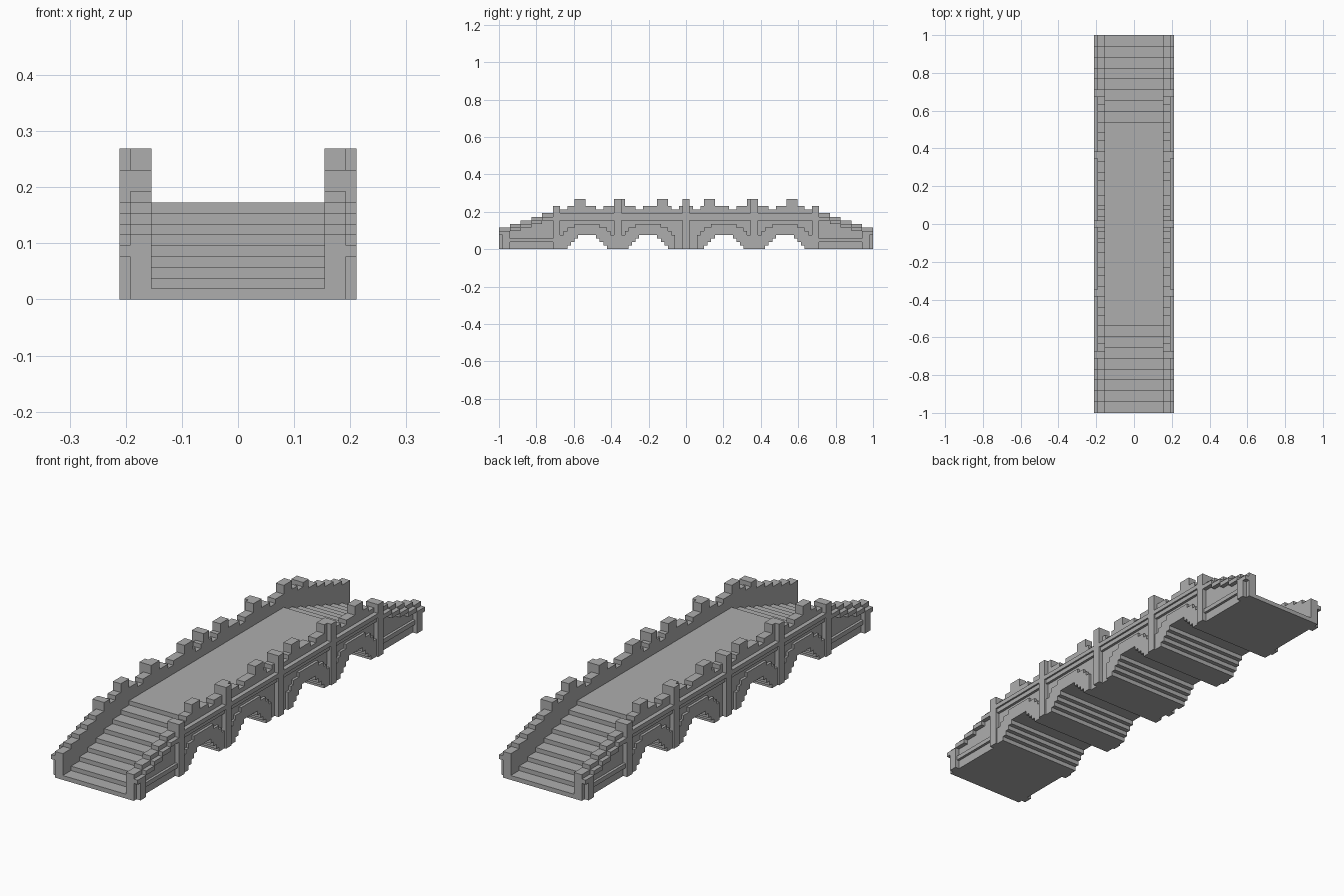
import bpy
import bmesh

U = 2 / 104           # one block
HALF = 52             # half length in blocks
ARCHES = (-27.5, -10.5, 10.5, 27.5)

cube = bpy.data.objects.get("Cube")
if cube:
    bpy.data.objects.remove(cube, do_unlink=True)

stone = bpy.data.materials.new("grey stone")
stone.use_nodes = True
GREY = (0.42, 0.42, 0.42, 1)
stone.diffuse_color = GREY
stone.node_tree.nodes["Principled BSDF"].inputs["Base Color"].default_value = GREY


def finish(name, bm):
    bmesh.ops.recalc_face_normals(bm, faces=bm.faces)
    mesh = bpy.data.meshes.new(name)
    bm.to_mesh(mesh)
    bm.free()
    mesh.materials.append(stone)
    obj = bpy.data.objects.new(name, mesh)
    bpy.context.collection.objects.link(obj)
    return obj


def stepped(name, x0, x1, y0, y1, top, bottom):
    """Extrude along x the stepped outline between two height rules."""
    def edge(rule):
        pts, last = [], None
        for y in range(y0, y1):
            h = rule(y + 0.5)
            if h != last:
                if last is not None:
                    pts.append((y, last))
                pts.append((y, h))
                last = h
        return pts + [(y1, last)]
    outline = edge(bottom) + edge(top)[::-1]
    bm = bmesh.new()
    face = bm.faces.new([bm.verts.new((x0 * U, y * U, z * U)) for y, z in outline])
    out = bmesh.ops.extrude_face_region(bm, geom=[face])
    verts = [v for v in out["geom"] if isinstance(v, bmesh.types.BMVert)]
    bmesh.ops.translate(bm, verts=verts, vec=((x1 - x0) * U, 0, 0))
    return finish(name, bm)


def both_sides(name, x0, x1, y0, y1, top, bottom):
    stepped("left_" + name, x0, x1, y0, y1, top, bottom)
    stepped("right_" + name, -x1, -x0, y0, y1, top, bottom)


def block(name, x0, x1, y0, y1, z0, z1):
    both_sides(name, x0, x1, y0, y1, lambda y: z1, lambda y: z0)


# Height rules
def arch_offset(y):
    return min(abs(y - c) for c in ARCHES)


def underside(y):
    return min(4, max(0, 6 - arch_offset(y)))


def deck(y):
    return min(9, 1 + (HALF - abs(y)) // 3)


def parapet(y):
    d = abs(y)
    if d > 37:
        return 6 + (HALF - d) // 3
    if any(a < d < a + 3 for a in (5, 17, 28)) or d < 1:
        return 14
    if any(a < d < a + 2 for a in (2, 12, 23, 33)):
        return 11
    return 12


def ring_top(y):
    o = arch_offset(y)
    return 7 if o <= 3 else 6 if o <= 5 else 11 - o


# Deck with stairs, and the two side walls with battlements
stepped("deck_and_stairs", -8, 8, -HALF, HALF, deck, underside)
both_sides("wall", 8, 10, -HALF, HALF, parapet, underside)

# Raised arch surrounds
for i, c in enumerate(ARCHES):
    both_sides(f"arch_ring_{i + 1}", 10, 10.6, int(c - 7.5), int(c + 7.5),
               ring_top, underside)

# Pilasters
for c in (-36, -19, 0, 19, 36):
    block("pilaster", 8, 11, c - 1, c + 1, 0, 12 if abs(c) == 36 else 14)

# Ledge and thinner band between pilasters
for a, b in ((-35, -20), (-18, -1), (1, 18), (20, 35)):
    block("ledge", 10, 11, a, b, 9, 10)
    block("band", 10, 10.6, a, b, 8, 9)

# Stepped hand rail, end post and low rail on each ramp
for s in (-1, 1):
    a, b = sorted((s * 37, s * HALF))
    both_sides("ramp_rail", 10, 11, a, b,
               lambda y: parapet(y) - 1, lambda y: parapet(y) - 2)
    a, b = sorted((s * 49, s * 51))
    block("end_post", 10, 11, a, b, 0, 4)
    a, b = sorted((s * 37, s * 49))
    block("low_rail", 10, 10.6, a, b, 2, 3)
